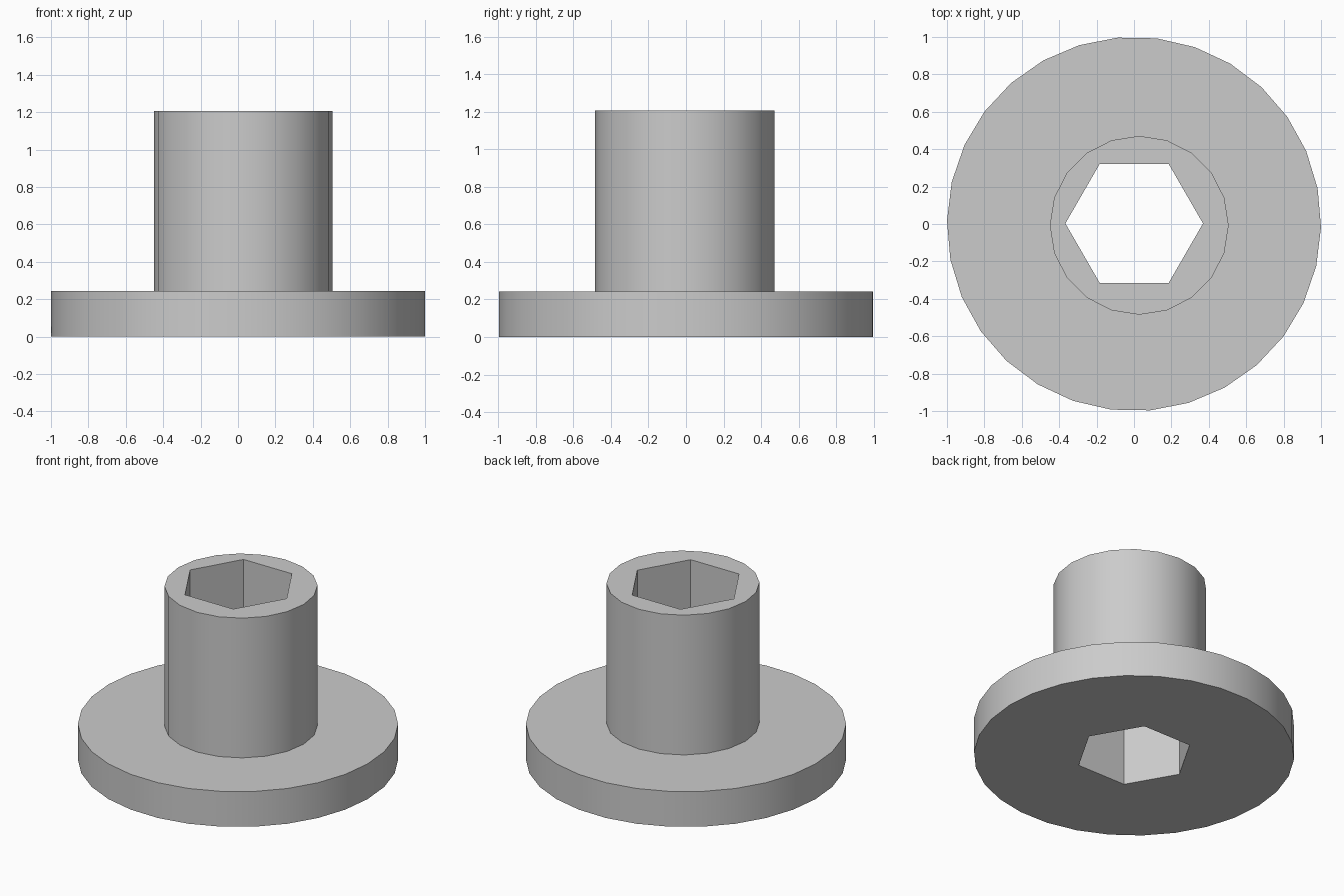
import bpy
import bmesh
from math import cos, sin, radians, tau

cube = bpy.data.objects.get("Cube")
if cube:
    bpy.data.objects.remove(cube)

FLANGE_TOP, SLEEVE_TOP = 0.243, 1.206

steel = bpy.data.materials.new("plain grey")
steel.use_nodes = True
grey = (0.6, 0.6, 0.6, 1)
steel.diffuse_color = grey
steel.node_tree.nodes["Principled BSDF"].inputs["Base Color"].default_value = grey

bm = bmesh.new()


def ring(sides, radius, z, x=0, y=0, turn=0):
    """Closed polygon loop; returns its vertices and edges."""
    angles = [tau * i / sides + radians(turn) for i in range(sides)]
    verts = [bm.verts.new((x + radius * cos(a), y + radius * sin(a), z)) for a in angles]
    edges = [bm.edges.new((verts[i], verts[(i + 1) % sides])) for i in range(sides)]
    return verts, edges


def wall(low, high):
    """Side faces between two matching loops."""
    a, b = low[0], high[0]
    for i in range(len(a)):
        j = (i + 1) % len(a)
        bm.faces.new((a[i], a[j], b[j], b[i]))


def annulus(outer, inner):
    """Flat face between two loops at one height."""
    bmesh.ops.triangle_fill(bm, use_beauty=True, edges=outer[1] + inner[1])


# Wide flange, slightly offset sleeve and hexagonal through-hole
flange = [ring(30, 1.0, z, turn=-1) for z in (0, FLANGE_TOP)]
sleeve = [ring(20, 0.478, z, 0.028, -0.007) for z in (FLANGE_TOP, SLEEVE_TOP)]
hole = [ring(6, 0.368, z, 0.001, 0.003) for z in (0, SLEEVE_TOP)]
for low, high in (flange, sleeve, hole):
    wall(low, high)

# Underside, flange top and sleeve rim
annulus(flange[0], hole[0])
annulus(flange[1], sleeve[0])
annulus(sleeve[1], hole[1])
bmesh.ops.recalc_face_normals(bm, faces=bm.faces)
bmesh.ops.dissolve_limit(bm, angle_limit=radians(1), verts=bm.verts, edges=bm.edges)
bmesh.ops.triangulate(bm, faces=[f for f in bm.faces if len(f.verts) > 4])

mesh = bpy.data.meshes.new("flanged_hex_bushing")
bm.to_mesh(mesh)
bm.free()
mesh.materials.append(steel)
bushing = bpy.data.objects.new("flanged_hex_bushing", mesh)
bpy.context.collection.objects.link(bushing)

# Smooth round walls with crisp rims and hole corners
bpy.ops.object.select_all(action='DESELECT')
bushing.select_set(True)
bpy.context.view_layer.objects.active = bushing
bpy.ops.object.shade_smooth_by_angle(angle=radians(30))
